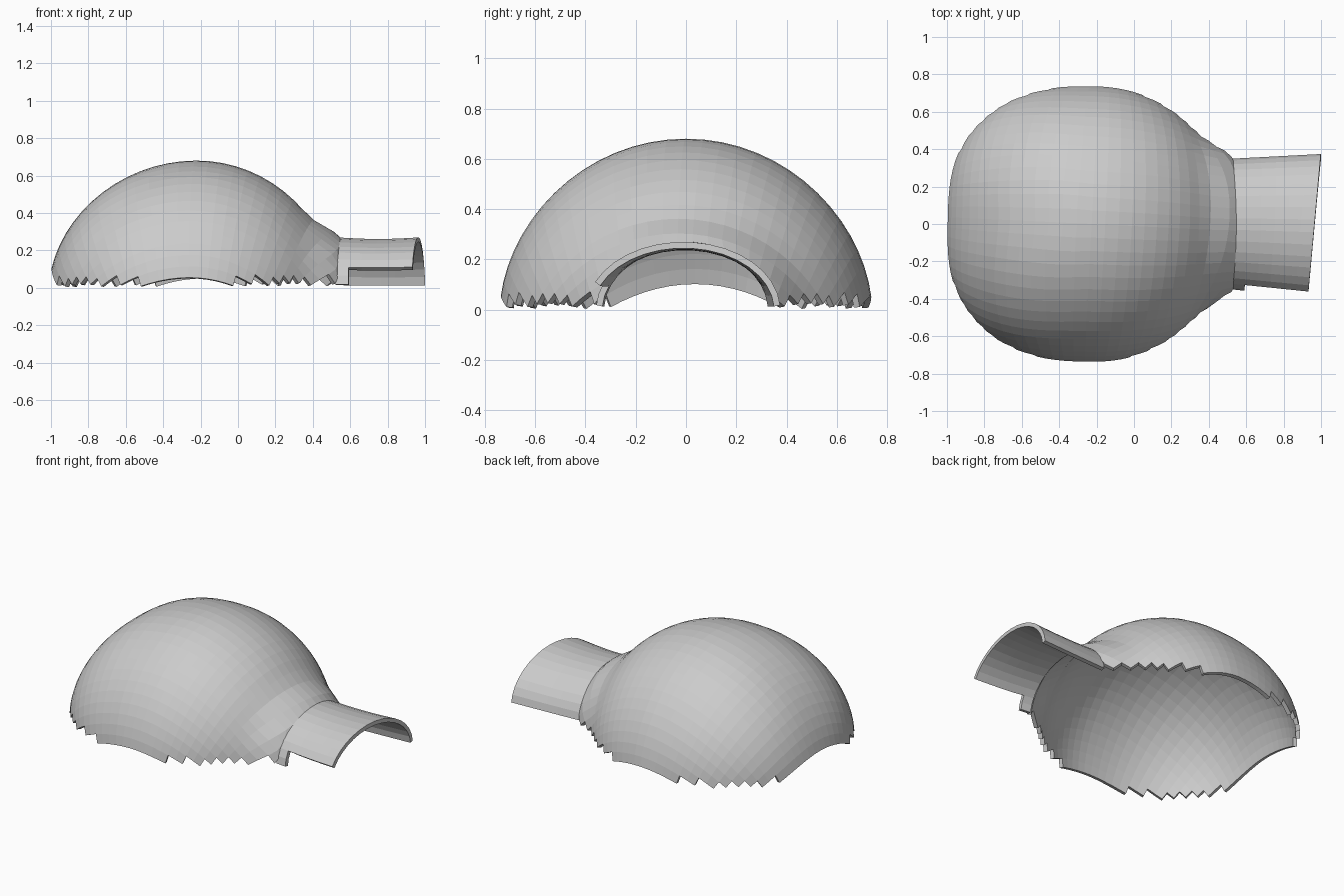
import bpy, bmesh
from math import sin, cos, pi, hypot, atan2, radians, sqrt, exp

cube = bpy.data.objects.get("Cube")
if cube:
    bpy.data.objects.remove(cube)

CENTRE_X = -0.22
LEFT_R, RIGHT_R, SIDE_R, HEIGHT = 0.79, 0.74, 0.74, 0.68
ARCH_W, ARCH_H = 0.35, 0.27
BULGE = 1.1
CELL = 0.098
RIM = 1.562
WALL = 0.025


def arch_ratio(y, z):
    """Below 1 inside the tunnel mouth, above 1 outside it."""
    return hypot(y / ARCH_W, z / ARCH_H)


def flare(y, z):
    """Outward sweep that blends the dome into the tunnel."""
    return 0.1 * exp(-((arch_ratio(y, z) - 1) / 0.25) ** 2)


def seam_x(y, z):
    rest = 1 - (y / SIDE_R) ** 2 - (z / HEIGHT) ** (2 / BULGE)
    return CENTRE_X + RIGHT_R * sqrt(max(rest, 0))


def dome_point(u, v):
    """Square grid wrapped over the dome; also tells if it is in the mouth."""
    r, phi = hypot(u, v), atan2(v, u) - 0.05
    c, s = cos(phi), sin(phi)
    power = 2.4 if c < 0 else 2
    k = sin(r) / (abs(c) ** power + abs(s) ** power) ** (1 / power)
    x = CENTRE_X + (LEFT_R if c < 0 else RIGHT_R) * k * c
    y, z = SIDE_R * k * s, HEIGHT * max(cos(r), 0) ** BULGE
    inside = False
    if x > 0.1:
        q = max(arch_ratio(y, z), 0.01)
        inside = q < 1
        if inside:
            y, z = y / q, z / q
            x = seam_x(y, z)
        x += flare(y, z)
    return (x, y, z), inside


def finish(name, bm):
    loose = [v for v in bm.verts if not v.link_faces]
    bmesh.ops.delete(bm, geom=loose, context='VERTS')
    bmesh.ops.remove_doubles(bm, verts=bm.verts, dist=0.0005)
    mesh = bpy.data.meshes.new(name)
    bm.to_mesh(mesh)
    bm.free()
    obj = bpy.data.objects.new(name, mesh)
    bpy.context.collection.objects.link(obj)
    shell = obj.modifiers.new("wall", 'SOLIDIFY')
    shell.thickness = WALL
    shell.offset = -1
    return obj


# Dome with a stepped lower rim and an opening for the tunnel
bm = bmesh.new()
grid = {}
for i in range(31):
    for j in range(31):
        u, v = -1.38 + i * CELL, (j - 15) * CELL
        if hypot(u, v) <= RIM:
            point, inside = dome_point(u, v)
            grid[i, j] = (bm.verts.new(point), inside)
for i, j in list(grid):
    keys = [(i, j), (i + 1, j), (i + 1, j + 1), (i, j + 1)]
    if all(k in grid for k in keys):
        corners = [grid[k] for k in keys]
        if not all(inside for _, inside in corners):
            bm.faces.new([vert for vert, _ in corners])
finish("dome_shell", bm)

# Arched entrance tunnel, cut a little higher along its front side
bm = bmesh.new()
ROWS, STEPS = 6, 17
rows = []
for i in range(ROWS + 1):
    f = i / ROWS
    row = []
    for j in range(STEPS + 1):
        t = radians(-86 + 172 * j / STEPS)
        y0, z0 = ARCH_W * sin(t), ARCH_H * cos(t)
        x0 = seam_x(y0, z0) + flare(y0, z0) - 0.01
        y1 = 0.385 * sin(t) - 0.01
        x1 = 0.965 + 0.09 * y1
        z = z0 * (1 - 0.03 * sin(pi * f))
        row.append(bm.verts.new((x0 + (x1 - x0) * f, y0 + (y1 - y0) * f, z)))
    rows.append(row)
for i in range(ROWS):
    for j in range(STEPS):
        if i >= 1 and j < 2:
            continue
        a, b = rows[i], rows[i + 1]
        bm.faces.new((a[j], b[j], b[j + 1], a[j + 1]))
finish("entrance_tunnel", bm)
